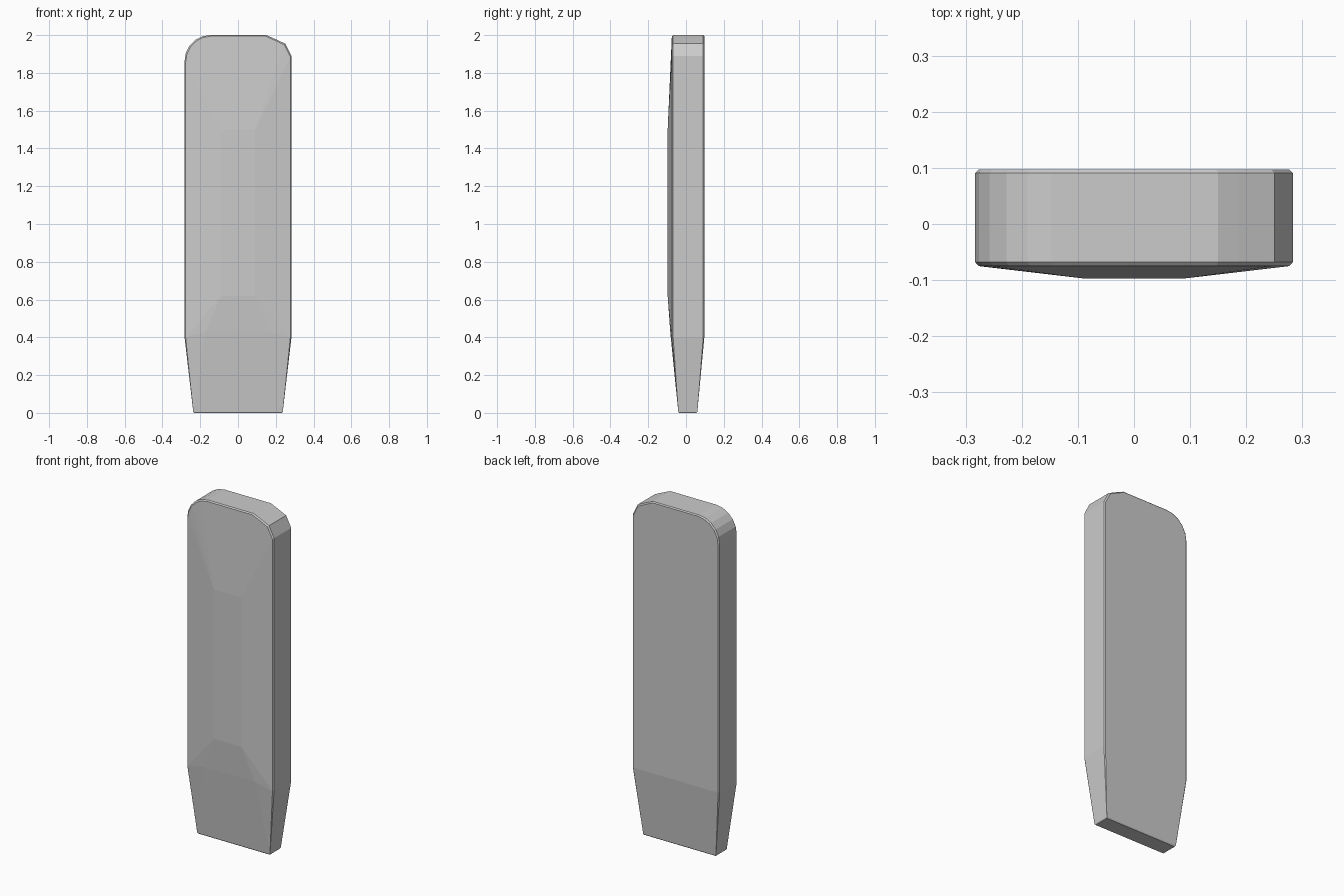
import bpy, bmesh, math

if "Cube" in bpy.data.objects:
    bpy.data.objects.remove(bpy.data.objects["Cube"])

# Outline of the slab (x, z): lower break, faceted right corner, rounded left corner
outline = [(0.283, 0.4), (0.283, 1.89), (0.25, 1.955), (0.185, 1.985), (0.15, 2.0)]
for i in range(6):
    a = math.radians(90 + 18 * i)
    outline.append((-0.148 + 0.135 * math.cos(a), 1.862 + 0.138 * math.sin(a)))
outline.append((-0.283, 0.4))

def ring(y, inset):
    """Outline placed at depth y, pulled in slightly for the edge chamfer."""
    return [(x * (1 - inset / 0.283), y, z if z < 0.5 else 1.2 + (z - 1.2) * (1 - inset / 0.8))
            for x, z in outline]

# Side wall with chamfered front and back rims
points = ring(-0.068, 0) + ring(-0.075, 0.006) + ring(0.091, 0) + ring(0.097, 0.006)

for s in (-1, 1):
    # Raised facets of the front face
    points += [(s * 0.09, -0.097, 0.62), (s * 0.09, -0.097, 1.5), (s * 0.17, -0.0835, 0.43)]
    # Tapered foot with a small chamfer
    points += [(s * 0.237, y, 0.006) for y in (-0.041, 0.06)]
    points += [(s * 0.233, y, 0.0) for y in (-0.037, 0.056)]

bm = bmesh.new()
for p in points:
    bm.verts.new(p)
res = bmesh.ops.convex_hull(bm, input=bm.verts[:])
loose = {g for g in res["geom_interior"] + res["geom_unused"] if isinstance(g, bmesh.types.BMVert)}
bmesh.ops.delete(bm, geom=[v for v in loose if not v.link_faces], context='VERTS')
bmesh.ops.dissolve_limit(bm, angle_limit=math.radians(0.5), verts=bm.verts[:], edges=bm.edges[:])
bmesh.ops.recalc_face_normals(bm, faces=bm.faces[:])

mesh = bpy.data.meshes.new("tapered_slab")
bm.to_mesh(mesh)
bm.free()
slab = bpy.data.objects.new("tapered_slab", mesh)
bpy.context.collection.objects.link(slab)
